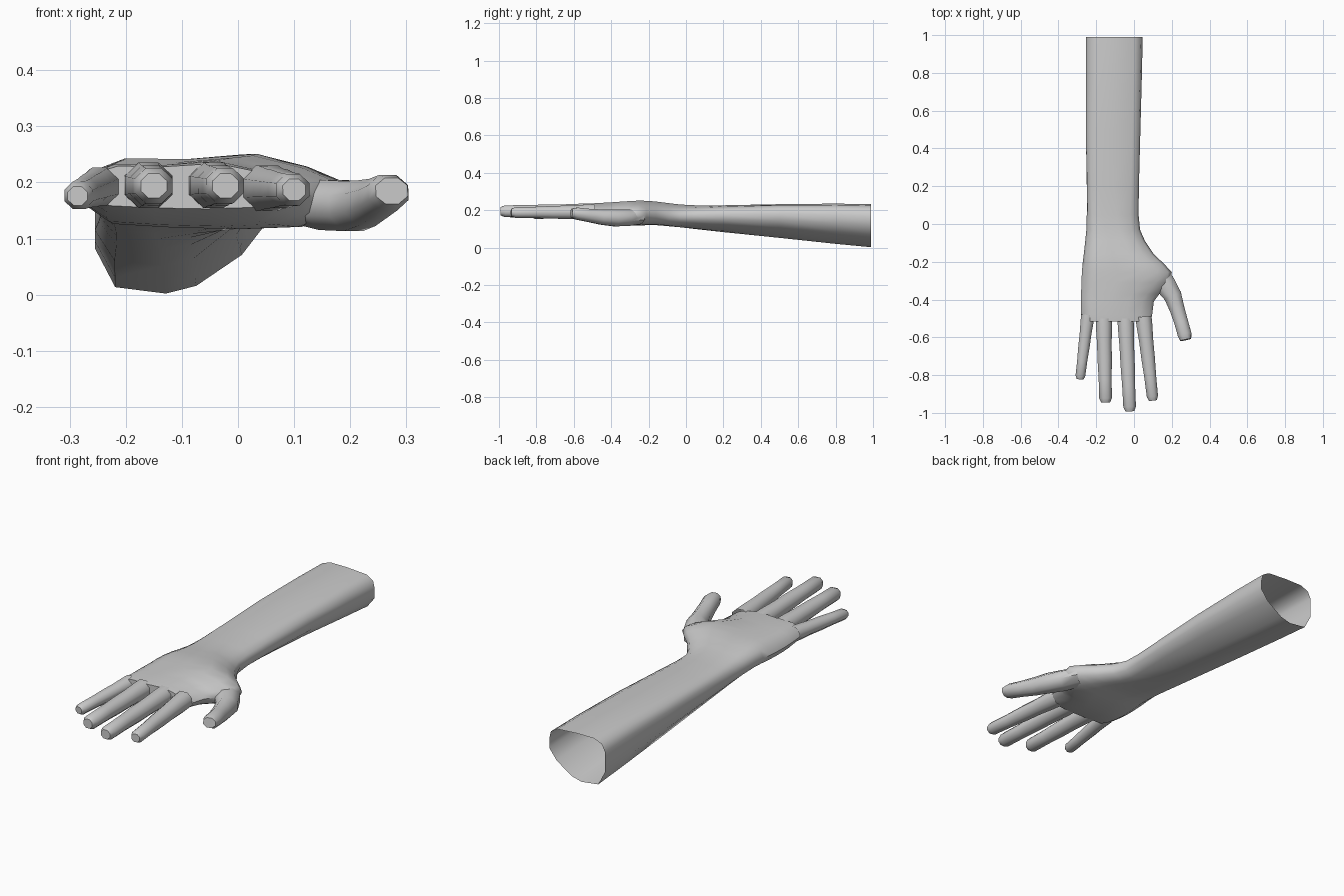
import bpy, bmesh, math
from mathutils import Vector

if "Cube" in bpy.data.objects:
    bpy.data.objects.remove(bpy.data.objects["Cube"])

skin = bpy.data.materials.new("plain grey")
skin.diffuse_color = (0.6, 0.6, 0.6, 1)
skin.use_nodes = True
skin.node_tree.nodes["Principled BSDF"].inputs["Base Color"].default_value = skin.diffuse_color

# Cross-sections as fractions of width and height
ARM = [(0, .55), (0, .35), (.12, .05), (.42, 0), (.6, .06), (.87, .3), (1, .52),
       (1, .72), (.97, .88), (.85, .97), (.5, 1), (.2, 1), (.06, .93), (0, .78)]
PALM = [(0, .5), (.03, .28), (.12, .07), (.35, .02), (.6, 0), (.82, .03), (.96, .2),
        (1, .45), (.96, .65), (.84, .83), (.65, 1), (.4, .93), (.16, .94), (.04, .78)]


def loft(name, rings, cap_end=True, angle=50):
    bm = bmesh.new()
    loops = [[bm.verts.new(p) for p in ring] for ring in rings]
    n = len(loops[0])
    for a, b in zip(loops, loops[1:]):
        for i in range(n):
            bm.faces.new((a[i], a[(i + 1) % n], b[(i + 1) % n], b[i]))
    if cap_end:
        bm.faces.new(loops[-1])
    bmesh.ops.recalc_face_normals(bm, faces=bm.faces)
    me = bpy.data.meshes.new(name)
    bm.to_mesh(me)
    bm.free()
    ob = bpy.data.objects.new(name, me)
    bpy.context.collection.objects.link(ob)
    me.materials.append(skin)
    bpy.context.view_layer.objects.active = ob
    ob.select_set(True)
    bpy.ops.object.shade_smooth_by_angle(angle=math.radians(angle))
    ob.select_set(False)
    return ob


# Forearm and palm: y, x range, z range, blend from arm to palm section
sections = [
    (.99, -.255, .046, .002, .232, 0), (.8, -.255, .042, .02, .235, 0),
    (.5, -.255, .034, .052, .232, 0), (.2, -.25, .026, .082, .226, .2),
    (.05, -.25, .024, .098, .226, .5), (-.03, -.252, .032, .107, .23, .8),
    (-.09, -.258, .058, .114, .237, 1), (-.16, -.266, .105, .12, .246, 1),
    (-.21, -.272, .158, .12, .25, 1), (-.255, -.276, .2, .117, .251, 1),
    (-.31, -.278, .19, .117, .248, 1), (-.37, -.28, .135, .122, .244, 1),
    (-.41, -.28, .105, .128, .241, 1), (-.48, -.28, .096, .142, .238, 1),
    (-.515, -.272, .088, .153, .234, 1)]
rings = []
for y, x0, x1, z0, z1, t in sections:
    ring = []
    for a, p in zip(ARM, PALM):
        u, v = a[0] + (p[0] - a[0]) * t, a[1] + (p[1] - a[1]) * t
        ring.append((x0 + (x1 - x0) * u, y, z0 + (z1 - z0) * v))
    rings.append(ring)
loft("forearm_and_palm", rings)


# Fingers and thumb: eight-sided tubes through (x, y, z, half width, half height)
def digit(name, path):
    pts = [Vector(p[:3]) for p in path]
    rings = []
    for i, p in enumerate(path):
        d = pts[min(i + 1, len(pts) - 1)] - pts[max(i - 1, 0)]
        side = d.cross(Vector((0, 0, 1))).normalized()
        up = side.cross(d).normalized()
        rings.append([pts[i] + side * p[3] * math.cos(k * math.pi / 4 + .39) * 1.05
                      + up * p[4] * math.sin(k * math.pi / 4 + .39) * 1.05 for k in range(8)])
    loft(name, rings)


def finger(name, base, tip, r0, r1):
    a, b = Vector(base), Vector(tip)
    path = []
    for t, s in ((0, 1), (.1, 1.02), (.3, .97), (.5, 1), (.72, .96), (.95, 1), (1, .7)):
        r = (r0 + (r1 - r0) * t) * s
        path.append((*a.lerp(b, t), r, r * .95))
    digit(name, path)


finger("little_finger", (-.244, -.48, .194), (-.286, -.822, .176), .036, .026)
finger("ring_finger", (-.16, -.5, .195), (-.15, -.945, .194), .044, .034)
finger("middle_finger", (-.045, -.5, .195), (-.022, -.992, .194), .044, .034)
finger("index_finger", (.05, -.49, .19), (.1, -.935, .187), .044, .03)

digit("thumb", [
    (.12, -.25, .165, .055, .04), (.165, -.32, .16, .058, .046),
    (.205, -.38, .158, .049, .046), (.228, -.45, .163, .041, .042),
    (.25, -.52, .172, .038, .036), (.268, -.585, .182, .038, .033),
    (.274, -.613, .185, .03, .024)])
